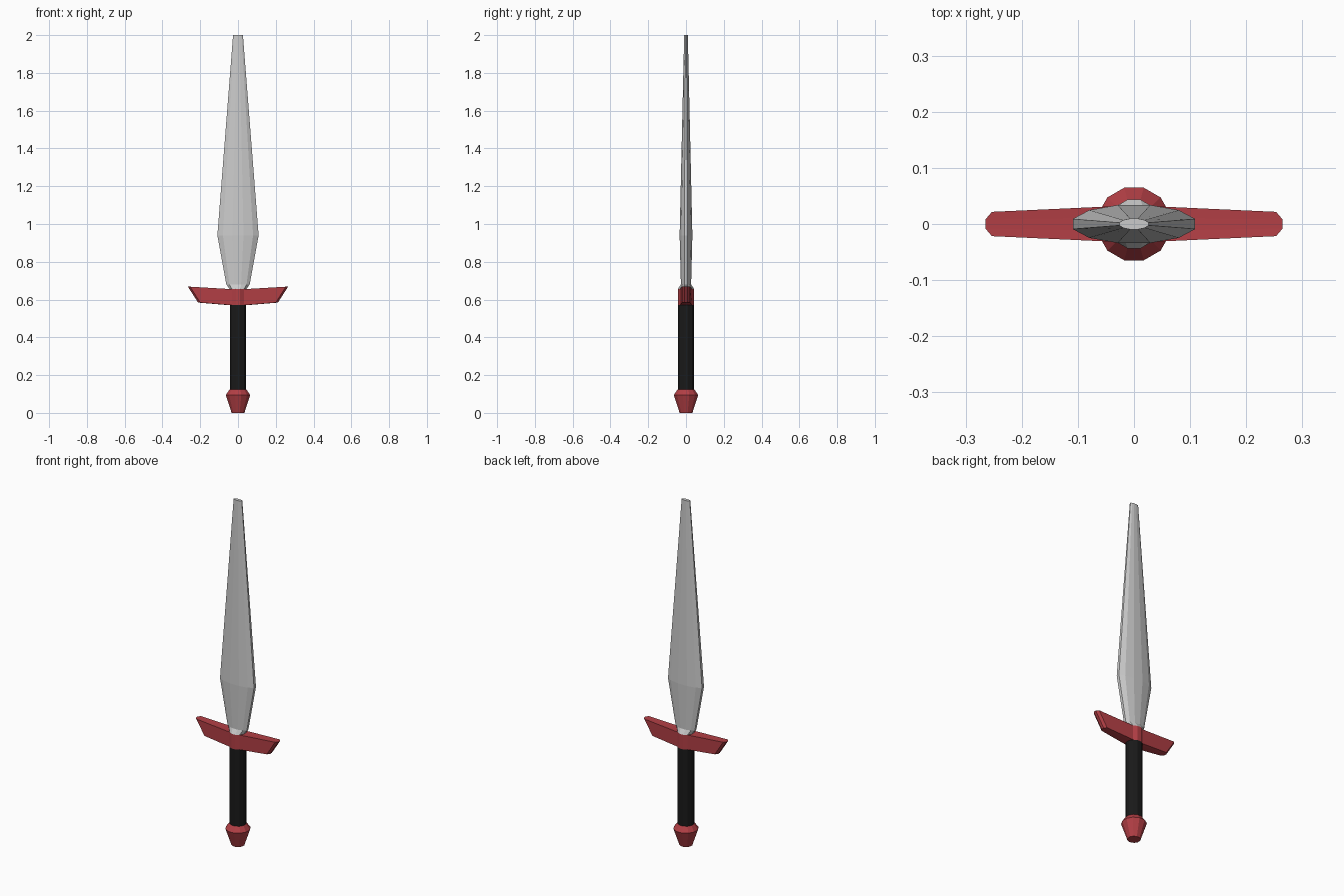
import bpy, bmesh, math

if "Cube" in bpy.data.objects:
    bpy.data.objects.remove(bpy.data.objects["Cube"])

SIDES = 12
RADIUS = 0.045


def material(name, color):
    mat = bpy.data.materials.new(name)
    mat.diffuse_color = color
    mat.use_nodes = True
    mat.node_tree.nodes["Principled BSDF"].inputs["Base Color"].default_value = mat.diffuse_color
    return mat


def loft(rings):
    """Stack 12-sided elliptical rings given as (z, x radius, y radius)."""
    bm = bmesh.new()
    loops = []
    for z, rx, ry in rings:
        angles = [math.radians(15 + 360 * i / SIDES) for i in range(SIDES)]
        loops.append([bm.verts.new((rx * math.cos(a), ry * math.sin(a), z)) for a in angles])
    for low, high in zip(loops, loops[1:]):
        for i in range(SIDES):
            j = (i + 1) % SIDES
            bm.faces.new((low[i], low[j], high[j], high[i]))
    bm.faces.new(loops[0][::-1])
    bm.faces.new(loops[-1])
    bm.normal_update()
    return bm


def finish(name, bm, mat=None):
    bmesh.ops.recalc_face_normals(bm, faces=bm.faces)
    mesh = bpy.data.meshes.new(name)
    bm.to_mesh(mesh)
    bm.free()
    obj = bpy.data.objects.new(name, mesh)
    bpy.context.collection.objects.link(obj)
    if mat:
        mesh.materials.append(mat)
    return obj


red = material("red", (0.45, 0.05, 0.06, 1))
black = material("black", (0.01, 0.01, 0.01, 1))

# Pommel and grip
finish("pommel", loft([(0, 0.035, 0.035), (0.095, 0.067, 0.067), (0.125, RADIUS, RADIUS)]), red)
finish("grip", loft([(0.125, RADIUS, RADIUS), (0.57, RADIUS, RADIUS)]), black)

# Guard: round hub with an arm extruded from the three facets on each side
guard = loft([(0.57, RADIUS, RADIUS), (0.655, RADIUS, RADIUS)])
for side in (1, -1):
    facets = [f for f in guard.faces
              if f.normal.x * side > 0.8 and abs(f.calc_center_median().x) < RADIUS]
    new = bmesh.ops.extrude_face_region(guard, geom=facets)["geom"]
    for v in [g for g in new if isinstance(g, bmesh.types.BMVert)]:
        top = v.co.z > 0.61
        v.co.x += side * (0.2215 if top else 0.168)
        v.co.y *= 0.68
        v.co.z = 0.668 if top else 0.584
    bmesh.ops.delete(guard, geom=[f for f in facets if f.is_valid], context='FACES_ONLY')
    guard.normal_update()
finish("guard", guard, red)

# Blade: round root, flattened shoulder, widest point, blunt tip
finish("blade", loft([
    (0.655, RADIUS, RADIUS),
    (0.68, 0.064, 0.028),
    (0.94, 0.113, 0.035),
    (2.0, 0.027, 0.010),
]))
